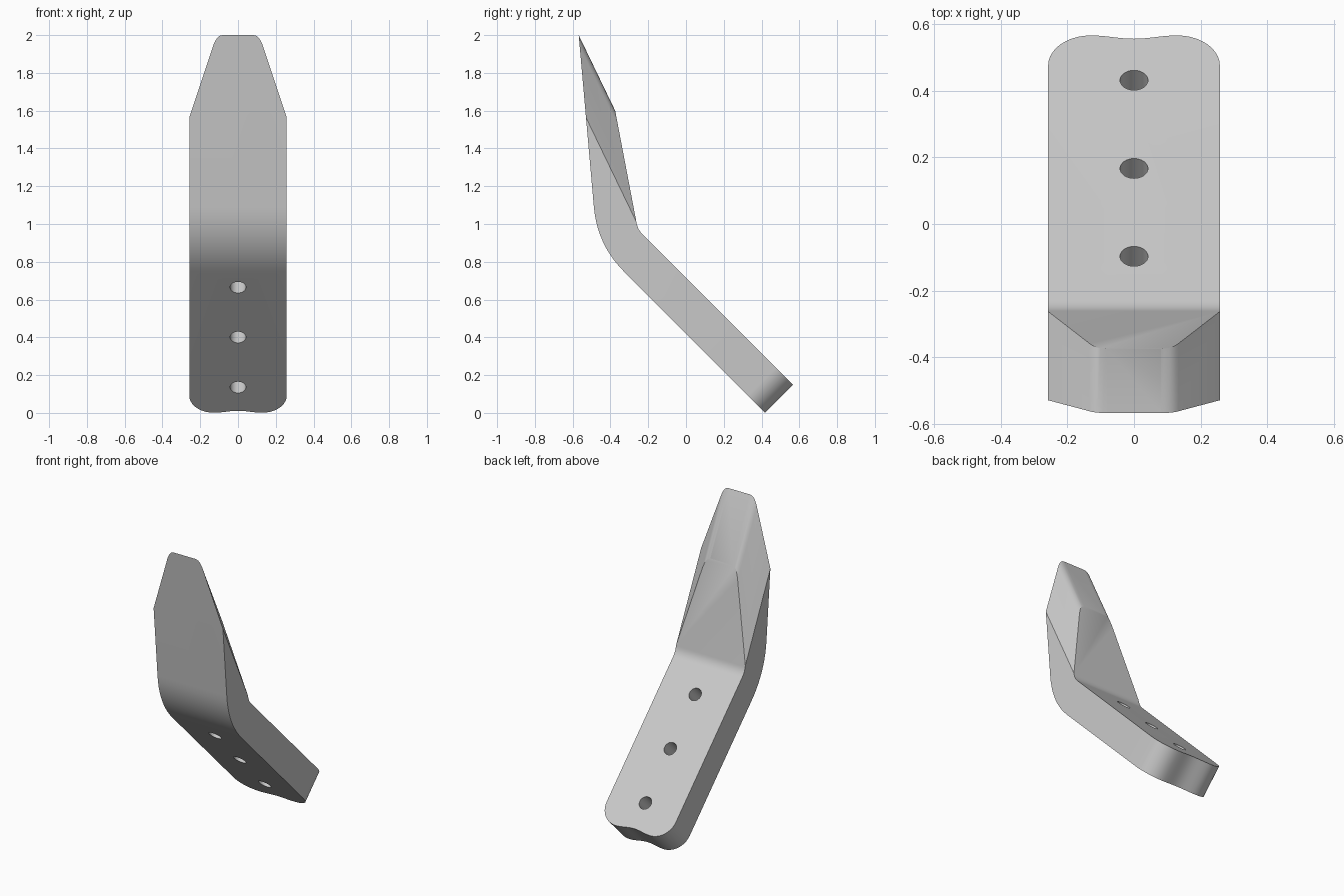
import bpy, bmesh, math
from mathutils import Vector

cube = bpy.data.objects.get("Cube")
if cube:
    bpy.data.objects.remove(cube, do_unlink=True)

HALF = 0.258                                  # half width of the bar
ALONG = Vector((0, 1, -1)).normalized()       # down the shank
ACROSS = Vector((0, 1, 1)).normalized()       # through the shank

steel = bpy.data.materials.new("grey_steel")
steel.use_nodes = True
grey = (0.59, 0.59, 0.59, 1)
steel.diffuse_color = grey
steel.node_tree.nodes["Principled BSDF"].inputs["Base Color"].default_value = grey


def rounded(prev, corner, nxt, size, steps=10):
    """Points of a soft bend at an outline corner."""
    p, c, n = Vector(prev), Vector(corner), Vector(nxt)
    a, b = c + (p - c).normalized() * size, c + (n - c).normalized() * size
    ts = [i / steps for i in range(steps + 1)]
    return [a * (1 - t) ** 2 + c * 2 * t * (1 - t) + b * t * t for t in ts]


def prism(name, points, sweep):
    """Sweep a closed outline along a vector."""
    bm = bmesh.new()
    face = bm.faces.new([bm.verts.new(p) for p in points])
    moved = bmesh.ops.extrude_face_region(bm, geom=[face])["geom"]
    bmesh.ops.translate(bm, vec=sweep, verts=[v for v in moved if isinstance(v, bmesh.types.BMVert)])
    # close the start of the sweep if the extrusion left it open
    rim = [e for e in bm.edges if e.is_boundary]
    if rim:
        bmesh.ops.holes_fill(bm, edges=rim)
    bmesh.ops.recalc_face_normals(bm, faces=bm.faces)
    mesh = bpy.data.meshes.new(name)
    bm.to_mesh(mesh)
    bm.free()
    mesh.materials.append(steel)
    obj = bpy.data.objects.new(name, mesh)
    bpy.context.collection.objects.link(obj)
    return obj


def boolean(target, cutter, operation):
    mod = target.modifiers.new(cutter.name, "BOOLEAN")
    mod.operation, mod.object, mod.solver = operation, cutter, "EXACT"
    cutter.hide_render = True
    bpy.context.view_layer.objects.active = target
    bpy.ops.object.modifier_apply(modifier=mod.name)
    bpy.data.objects.remove(cutter, do_unlink=True)


# Bent bar: side profile (y, z), made wide and long, trimmed below
tip, ridge = Vector((-0.568, 2.0)), Vector((-0.375, 1.6))
front_end, back_end = (0.52, -0.10), (0.665, 0.05)
front_bend, back_bend = (-0.47, 0.89), (-0.255, 0.97)
side = [tip, *rounded(tip, front_bend, front_end, 0.2), front_end, back_end,
        *rounded(back_end, back_bend, ridge, 0.035, 6), ridge]
tooth = prism("bent_tooth", [(-0.3, y, z) for y, z in side], Vector((0.6, 0, 0)))

# Plan outline: parallel sides, rounded corners and a shallow dip in the end
END, CORNER, DIP = 0.2955, 0.128, 0.014
inner = HALF - CORNER
half = []
for i in range(11):
    a = math.pi / 2 * i / 10
    half.append((inner + CORNER * math.cos(a), END - CORNER + CORNER * math.sin(a)))
for i in range(1, 11):
    x = inner * (1 - i / 10)
    half.append((x, END - DIP * (1 + math.cos(math.pi * x / inner)) / 2))
outline = [(HALF, -3)] + half + [(-x, s) for x, s in reversed(half[:-1])] + [(-HALF, -3)]
plan = prism("plan_trim", [Vector((x, 0, 0)) + ALONG * s - ACROSS * 3 for x, s in outline], ACROSS * 6)
boolean(tooth, plan, "INTERSECT")

# Slanted flanks of the point: a level outline at the heel, swept up along the ridge line
HEEL_Z = 0.97
rise = Vector((0, *(tip - ridge))) / (tip.y - ridge.y)     # run of the top facet per unit height
edge = Vector((0.113, ridge.x + rise.y * (HEEL_Z - ridge.y)))
heel = Vector((HALF, -0.243))
far = edge + (heel - edge) * 2
bevel = rounded((0, edge.y), edge, heel, 0.032, 6)
flank = bevel + [far, Vector((far.x, edge.y + 0.2)), Vector((bevel[0].x, edge.y + 0.2))]
for sign in (1, -1):
    cutter = prism("flank_cut", [(sign * p.x, p.y, HEEL_Z) for p in flank], rise * 1.2)
    boolean(tooth, cutter, "DIFFERENCE")

# Three bolt holes square to the shank
for y in (0.432, 0.167, -0.097):
    mid = Vector((0, y, 0.715 - y))
    angles = [math.tau * i / 32 for i in range(32)]
    hole = prism("bolt_hole", [mid - ACROSS * 0.4 + Vector((0.042 * math.cos(a), 0, 0)) + ALONG * 0.042 * math.sin(a)
                               for a in angles], ACROSS * 0.6)
    boolean(tooth, hole, "DIFFERENCE")

# Smooth bends, crisp facets
bpy.ops.object.select_all(action="DESELECT")
tooth.select_set(True)
bpy.context.view_layer.objects.active = tooth
bpy.ops.object.shade_smooth_by_angle(angle=math.radians(20))
